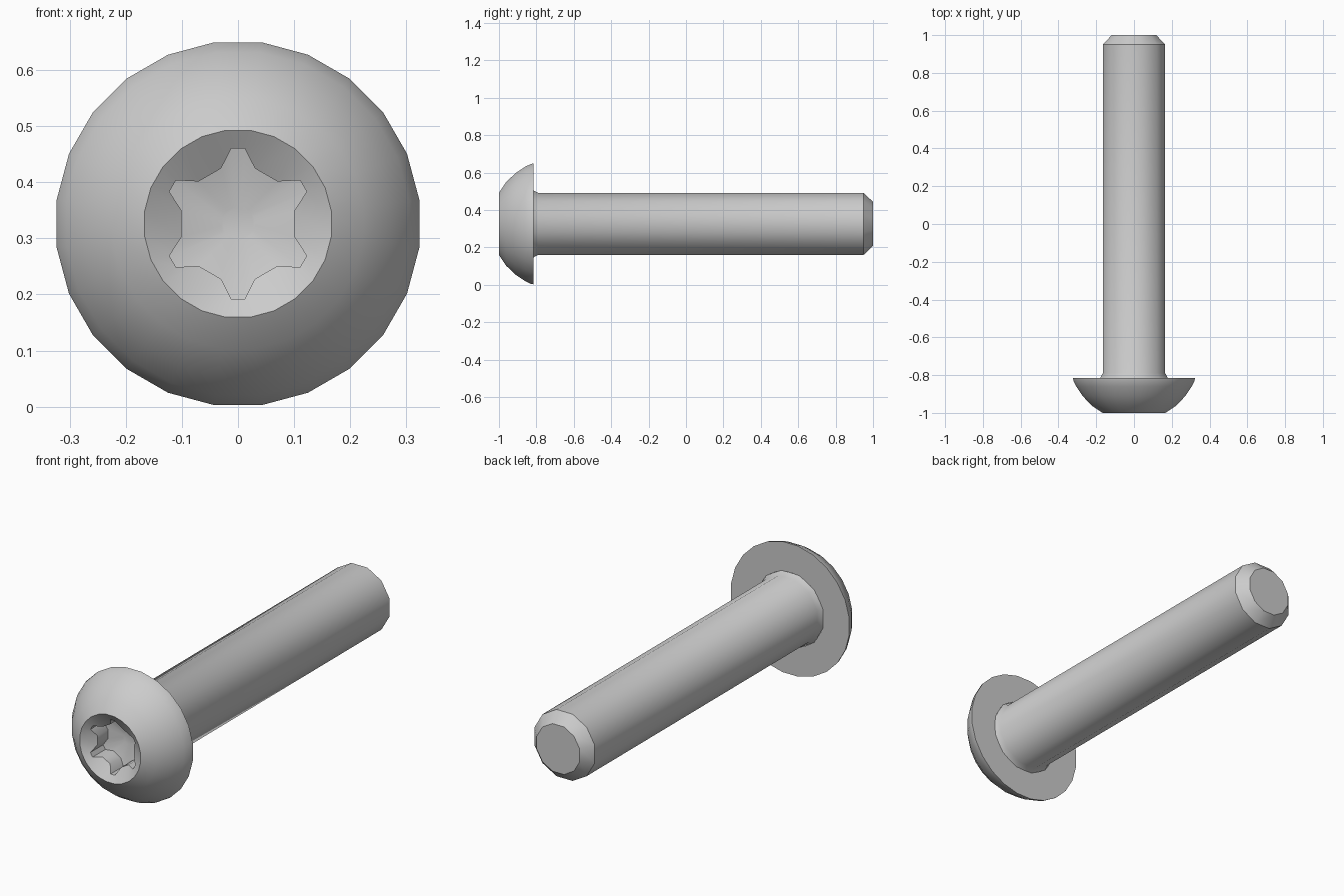
import bpy, bmesh
from math import sin, cos, radians

if "Cube" in bpy.data.objects:
    bpy.data.objects.remove(bpy.data.objects["Cube"])

ZC = 0.326  # height of the screw axis


def circle(r, y, n=24, turn=-7.5):
    """Ring of n points around the y axis."""
    return [(r * sin(radians(turn + 360 * i / n)), y,
             ZC + r * cos(radians(turn + 360 * i / n))) for i in range(n)]


def star(tip, valley, y_tip, y_valley):
    """Six-lobed ring: two points per lobe tip, two per valley."""
    pts = []
    for k in range(6):
        for a, r, y in ((-5, tip, y_tip), (5, tip, y_tip),
                        (17, valley, y_valley), (43, valley, y_valley)):
            t = radians(60 * k + a)
            pts.append((r * sin(t), y, ZC + r * cos(t)))
    return pts


def loft(name, rings, cap_start, cap_end, angle):
    bm = bmesh.new()
    loops = [[bm.verts.new(p) for p in ring] for ring in rings]
    n = len(loops[0])
    for a, b in zip(loops, loops[1:]):
        for i in range(n):
            j = (i + 1) % n
            bm.faces.new((a[i], a[j], b[j], b[i]))
    if cap_start:
        bm.faces.new(loops[0][::-1])
    if cap_end:
        bm.faces.new(loops[-1])
    mesh = bpy.data.meshes.new(name)
    bm.to_mesh(mesh)
    bm.free()
    ob = bpy.data.objects.new(name, mesh)
    bpy.context.collection.objects.link(ob)
    bpy.ops.object.select_all(action='DESELECT')
    ob.select_set(True)
    bpy.context.view_layer.objects.active = ob
    bpy.ops.object.shade_smooth_by_angle(angle=radians(angle))
    return ob


# Head: recess floor, star walls, countersunk mouth, dome, flat underside
dome = [(0.168, -1.0), (0.225, -0.962), (0.275, -0.91),
        (0.308, -0.86), (0.323, -0.83), (0.326, -0.815), (0.182, -0.815)]
head_rings = [circle(0.03, -0.855),
              star(0.135, 0.103, -0.88, -0.875),
              star(0.135, 0.103, -0.98, -0.957)]
head_rings += [circle(r, y) for r, y in dome]
loft("screw_head", head_rings, True, False, 35)

# Shank: small fillet under the head, plain shaft, chamfered end
shank = [(0.186, -0.816), (0.171, -0.79), (0.171, 0.95), (0.122, 1.0)]
loft("shank", [circle(r, y, 12, 15) for r, y in shank], False, True, 40)
